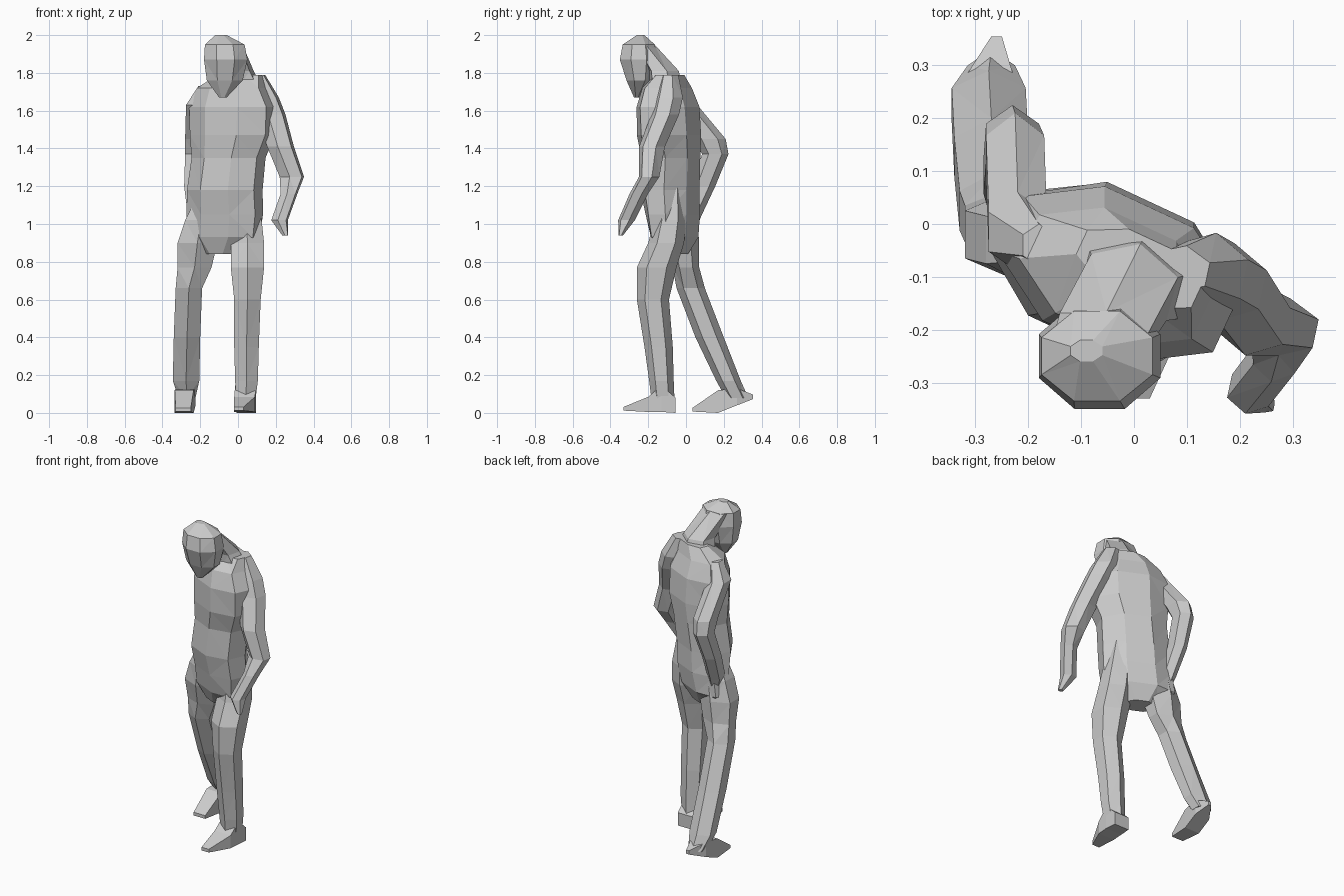
import bpy, bmesh, math


def loft(name, rings, n=6, yaw=0, axis='z'):
    """Closed low-poly tube through rings (x, y, z, half width, half depth)."""
    angs = [2 * math.pi * (k + 0.5) / n for k in range(n)]
    mc = max(math.cos(a) for a in angs)
    ms = max(math.sin(a) for a in angs)
    c, s = math.cos(math.radians(yaw)), math.sin(math.radians(yaw))
    bm = bmesh.new()
    loops = []
    for x, y, z, w, d in rings:
        loop = []
        for a in angs:
            u, v = w * math.cos(a) / mc, d * math.sin(a) / ms
            if axis == 'z':
                p = (x + u * c - v * s, y + u * s + v * c, z)
            else:
                p = (x + u, y, z + v)
            loop.append(bm.verts.new(p))
        loops.append(loop)
    for a, b in zip(loops, loops[1:]):
        for k in range(n):
            j = (k + 1) % n
            bm.faces.new((a[k], a[j], b[j], b[k]))
    bm.faces.new(loops[0])
    bm.faces.new(loops[-1])
    bmesh.ops.recalc_face_normals(bm, faces=bm.faces)
    bmesh.ops.triangulate(bm, faces=bm.faces)
    me = bpy.data.meshes.new(name)
    bm.to_mesh(me)
    bm.free()
    ob = bpy.data.objects.new(name, me)
    bpy.context.collection.objects.link(ob)
    return ob


# Torso and pelvis, turned with the stride
loft("torso", [
    (-.09, -.06, .84, .09, .06),
    (-.085, -.06, .93, .20, .10),
    (-.07, -.07, 1.05, .20, .12),
    (-.07, -.085, 1.18, .195, .135),
    (-.05, -.08, 1.35, .19, .135),
    (-.03, -.09, 1.47, .22, .145),
    (-.03, -.095, 1.62, .225, .14),
    (-.035, -.10, 1.72, .18, .11),
    (.01, -.085, 1.79, .12, .06)], n=8, yaw=-25)

# Neck, leaning forward into the head
loft("neck", [
    (.01, -.10, 1.70, .12, .09),
    (-.01, -.12, 1.81, .085, .085),
    (-.065, -.215, 1.95, .085, .05)], yaw=-15)

# Head with pointed jaw
loft("head", [
    (-.08, -.26, 1.67, .02, .015),
    (-.07, -.245, 1.76, .095, .07),
    (-.065, -.25, 1.87, .115, .10),
    (-.07, -.25, 1.95, .105, .085),
    (-.09, -.24, 2.0, .03, .02)], n=8)

# Hanging arm with hand
loft("right_arm", [
    (.09, -.085, 1.79, .05, .045),
    (.14, -.09, 1.67, .07, .075),
    (.175, -.11, 1.58, .07, .075),
    (.225, -.18, 1.41, .065, .07),
    (.285, -.195, 1.25, .06, .055),
    (.27, -.25, 1.16, .04, .05),
    (.22, -.315, 1.02, .04, .045),
    (.25, -.345, .94, .015, .012)], yaw=-12)

# Bent arm, elbow back and hand at the hip
loft("left_arm", [
    (-.18, -.04, 1.73, .03, .04),
    (-.22, -.015, 1.63, .055, .075),
    (-.225, .125, 1.45, .055, .085),
    (-.23, .155, 1.37, .05, .07),
    (-.24, .09, 1.20, .045, .065),
    (-.225, .02, 1.04, .04, .06),
    (-.21, 0, .94, .02, .04)])

# Front leg
loft("right_leg", [
    (.03, -.075, 1.20, .06, .06),
    (.045, -.085, 1.02, .08, .085),
    (.05, -.105, .90, .088, .095),
    (.05, -.155, .77, .088, .105),
    (.05, -.175, .60, .07, .085),
    (.045, -.145, .35, .065, .075),
    (.045, -.13, .17, .06, .065),
    (.04, -.12, .05, .05, .06)])

# Back leg
loft("left_leg", [
    (-.17, -.04, 1.14, .05, .06),
    (-.195, -.03, 1.02, .085, .09),
    (-.215, -.02, .90, .105, .09),
    (-.23, .0, .77, .09, .07),
    (-.26, .025, .66, .07, .075),
    (-.27, .125, .40, .07, .075),
    (-.275, .225, .17, .07, .065),
    (-.27, .27, .08, .045, .06)])

# Feet: one planted, one with the heel lifting
loft("right_foot", [
    (.045, -.055, .04, .05, .04),
    (.04, -.13, .075, .055, .07),
    (.035, -.20, .045, .055, .04),
    (.005, -.33, .022, .025, .01)], n=4, axis='y')
loft("left_foot", [
    (-.26, .355, .085, .01, .012),
    (-.275, .27, .085, .05, .045),
    (-.285, .17, .06, .05, .06),
    (-.29, .035, .017, .04, .01)], n=4, axis='y')
